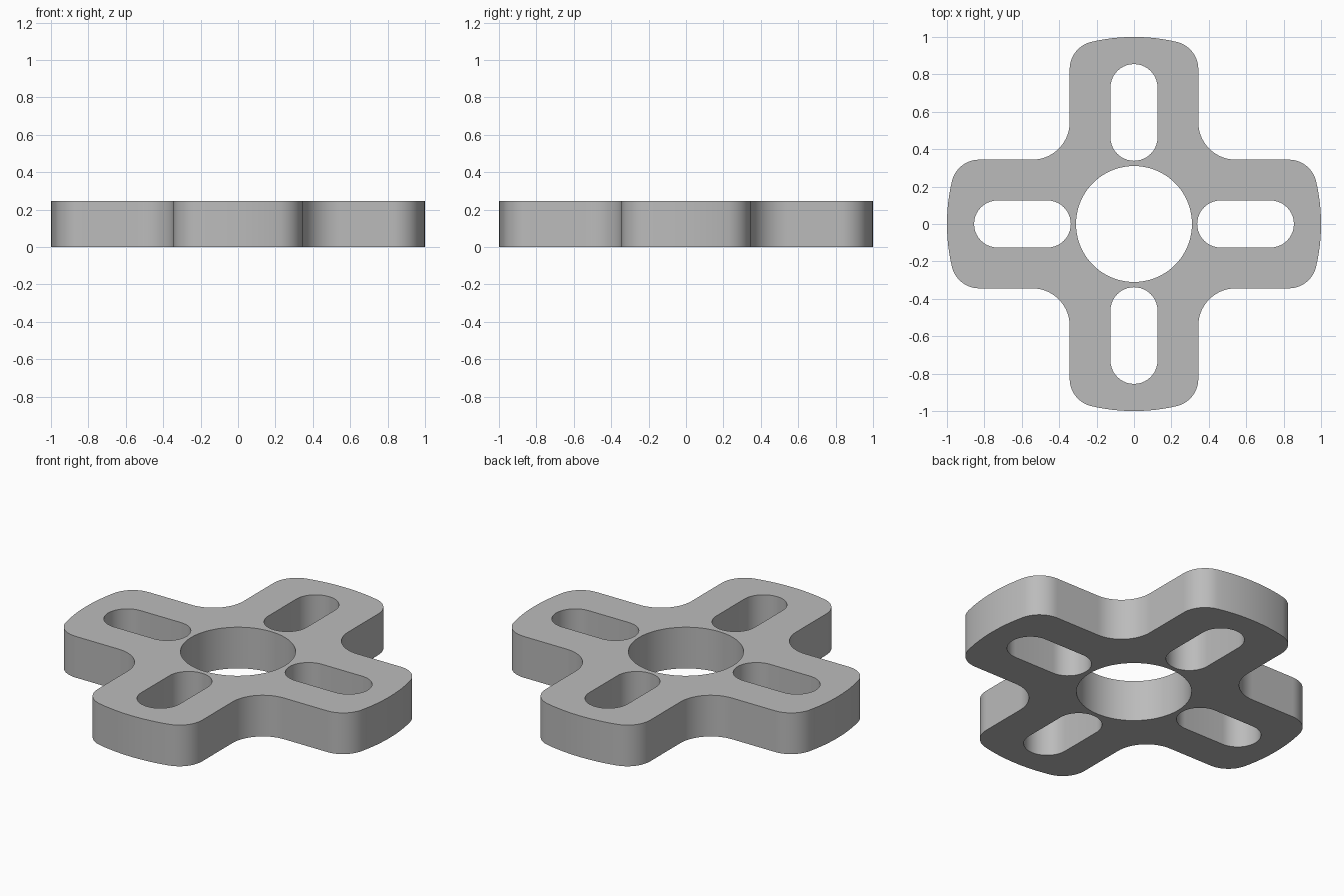
import bpy, bmesh
from math import sin, cos, pi, atan2, sqrt

if "Cube" in bpy.data.objects:
    bpy.data.objects.remove(bpy.data.objects["Cube"])

HEIGHT = 0.245      # plate thickness
ARM = 0.344         # half width of each arm
RIM = 1.0           # radius of the arm ends
CORNER = 0.15       # rounding of the arm end corners
FILLET = 0.20       # rounding between neighbouring arms
HOLE = 0.31         # central bore radius
SLOT_IN, SLOT_OUT, SLOT_R = 0.338, 0.855, 0.126


def arc(cx, cy, r, a0, a1, n):
    return [(cx + r * cos(a0 + (a1 - a0) * i / n),
             cy + r * sin(a0 + (a1 - a0) * i / n)) for i in range(n + 1)]


def turn(points, k):
    """Rotate points by k quarter turns."""
    for _ in range(k):
        points = [(-y, x) for x, y in points]
    return points


# One quarter of the outline: arm end, corners, and the fillet to the next arm
cy = ARM - CORNER
cx = sqrt((RIM - CORNER) ** 2 - cy ** 2)
tangent = atan2(cy, cx)
quarter = arc(cx, -cy, CORNER, -pi / 2, -tangent, 12)
quarter += arc(0, 0, RIM, -tangent, tangent, 12)[1:-1]
quarter += arc(cx, cy, CORNER, tangent, pi / 2, 12)
quarter += arc(ARM + FILLET, ARM + FILLET, FILLET, -pi / 2, -pi, 16)

# A slot along one arm
slot = arc(SLOT_OUT - SLOT_R, 0, SLOT_R, -pi / 2, pi / 2, 20)
slot += arc(SLOT_IN + SLOT_R, 0, SLOT_R, pi / 2, 3 * pi / 2, 20)

outline = [p for k in range(4) for p in turn(quarter, k)]
loops = [outline, arc(0, 0, HOLE, 0, 2 * pi, 80)[:-1]]
loops += [turn(slot, k) for k in range(4)]

# Filled and extruded profile
curve = bpy.data.curves.new("plate_profile", "CURVE")
curve.dimensions = "2D"
curve.fill_mode = "BOTH"
curve.extrude = HEIGHT / 2
for points in loops:
    spline = curve.splines.new("POLY")
    spline.points.add(len(points) - 1)
    for point, (x, y) in zip(spline.points, points):
        point.co = (x, y, 0, 1)
    spline.use_cyclic_u = True

plate = bpy.data.objects.new("cross_plate", curve)
bpy.context.collection.objects.link(plate)
bpy.context.view_layer.objects.active = plate
plate.select_set(True)
bpy.ops.object.convert(target="MESH")
plate = bpy.context.object

# Weld the caps to the walls and stand the plate on the ground
bm = bmesh.new()
bm.from_mesh(plate.data)
bmesh.ops.remove_doubles(bm, verts=bm.verts, dist=0.0001)
bmesh.ops.recalc_face_normals(bm, faces=bm.faces)
bmesh.ops.translate(bm, verts=bm.verts, vec=(0, 0, HEIGHT / 2))
bm.to_mesh(plate.data)
bm.free()

# Plain grey metal
grey = bpy.data.materials.new("grey_metal")
grey.diffuse_color = (0.5, 0.5, 0.5, 1)
grey.use_nodes = True
grey.node_tree.nodes["Principled BSDF"].inputs["Base Color"].default_value = grey.diffuse_color
plate.data.materials.clear()
plate.data.materials.append(grey)
bpy.ops.object.shade_smooth_by_angle(angle=pi / 6)
